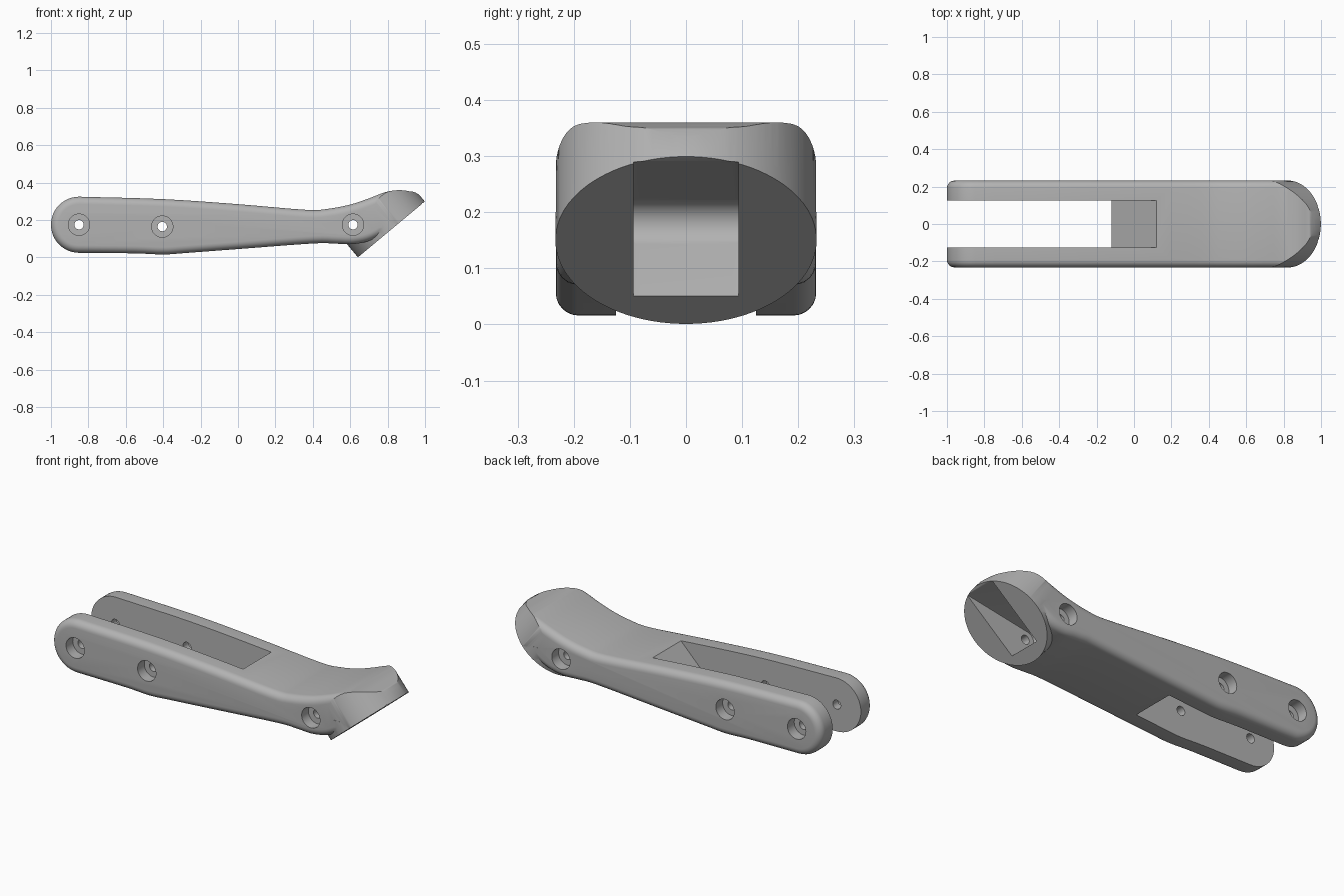
import bpy, bmesh, math
from mathutils import Vector, Matrix

cube = bpy.data.objects.get("Cube")
if cube:
    bpy.data.objects.remove(cube, do_unlink=True)

HALF = 0.232                                   # half width of the handle
CENTRE = Vector((0.82, 0, 0.15))               # middle of the slanted end face
U = Vector((0.36, 0, 0.30)).normalized()       # up the slanted face
W = Vector((-U.z, 0, U.x))                     # into the head
SLANT = Matrix((U, (0, 1, 0), W)).transposed().to_4x4()
SLANT.translation = CENTRE
SIDE = Matrix(((1, 0, 0, 0), (0, 0, -1, 0), (0, 1, 0, 0), (0, 0, 0, 1)))

grey = bpy.data.materials.new("plain grey")
grey.use_nodes = True
grey.diffuse_color = (0.45, 0.45, 0.45, 1)
grey.node_tree.nodes["Principled BSDF"].inputs["Base Color"].default_value = (0.45, 0.45, 0.45, 1)


def prism(name, outline, low, high, frame, bevel=0, cut_above=None, vertical=0):
    """Extrude an outline from low to high in a frame, with optional rounding."""
    bm = bmesh.new()
    base = bm.faces.new([bm.verts.new((a, b, low)) for a, b in outline])
    top = bmesh.ops.extrude_face_region(bm, geom=[base])["geom"]
    bmesh.ops.translate(bm, vec=(0, 0, high - low),
                        verts=[v for v in top if isinstance(v, bmesh.types.BMVert)])
    bmesh.ops.recalc_face_normals(bm, faces=bm.faces)
    if bevel:
        caps = [f for f in bm.faces if abs(f.normal.z) > 0.99]
        bmesh.ops.bevel(bm, geom=list({e for f in caps for e in f.edges}), offset=bevel,
                        segments=6, profile=0.5, affect='EDGES', clamp_overlap=False)
    if vertical:
        edges = [e for e in bm.edges if abs((e.verts[0].co - e.verts[1].co).normalized().z) < 0.99
                 and e.calc_length() > 0.1 and len(e.link_faces) == 2
                 and any(abs(f.normal.z) > 0.99 for f in e.link_faces)]
        bmesh.ops.bevel(bm, geom=edges, offset=vertical, segments=3, profile=0.5, affect='EDGES')
    bm.transform(frame)
    if cut_above is not None:
        cut = bmesh.ops.bisect_plane(bm, geom=bm.verts[:] + bm.edges[:] + bm.faces[:],
                                     plane_co=(0, 0, cut_above), plane_no=(0, 0, 1), clear_outer=True)
        bmesh.ops.holes_fill(bm, edges=[e for e in bm.edges if e.is_boundary])
    bmesh.ops.recalc_face_normals(bm, faces=bm.faces)
    mesh = bpy.data.meshes.new(name)
    bm.to_mesh(mesh)
    bm.free()
    mesh.materials.append(grey)
    obj = bpy.data.objects.new(name, mesh)
    bpy.context.collection.objects.link(obj)
    return obj


def combine(target, tool, operation):
    mod = target.modifiers.new("combine", 'BOOLEAN')
    mod.object, mod.operation, mod.solver = tool, operation, 'EXACT'
    bpy.context.view_layer.objects.active = target
    bpy.ops.object.modifier_apply(modifier=mod.name)
    bpy.data.objects.remove(tool, do_unlink=True)


def smooth(points, steps=4):
    """Catmull-Rom curve through the points."""
    pts = [Vector(p) for p in points]
    pts = [2 * pts[0] - pts[1]] + pts + [2 * pts[-1] - pts[-2]]
    out = []
    for a, b, c, d in zip(pts, pts[1:], pts[2:], pts[3:]):
        for i in range(steps):
            t = i / steps
            out.append(0.5 * (2 * b + (c - a) * t + (2 * a - 5 * b + 4 * c - d) * t * t
                              + (3 * b - a - 3 * c + d) * t ** 3))
    return [tuple(p) for p in out] + [tuple(pts[-2])]


def arc(x, z, radius, start, end, count):
    angles = [math.radians(start + (end - start) * i / count) for i in range(count + 1)]
    return [(x + radius * math.cos(a), z + radius * math.sin(a)) for a in angles]


# Handle body: side profile with rounded long edges
bottom = smooth([(-0.85, 0.025), (-0.55, 0.022), (-0.4, 0.016), (-0.28, 0.024), (0, 0.045),
                 (0.4, 0.075), (0.52, 0.074), (0.62, 0.072), (0.72, 0.096), (0.83, 0.16)])
upper = smooth([(1.1, 0.24), (0.965, 0.338), (0.92, 0.353), (0.86, 0.36), (0.79, 0.35), (0.7, 0.316),
                (0.6, 0.283), (0.48, 0.26), (0.36, 0.255), (0, 0.285), (-0.4, 0.312), (-0.85, 0.325)])
profile = bottom + [(1.1, 0.16)] + upper + arc(-0.85, 0.175, 0.15, 90, 270, 24)[1:-1]
handle = prism("handle", profile, -HALF, HALF, SIDE, bevel=0.04)

# Round off the head and slice its slanted face
stadium = [(-3, -0.233)] + arc(0, 0, 0.233, -90, 90, 48) + [(-3, 0.233)]
combine(handle, prism("head_limit", stadium, 0, 2.5, SLANT), 'INTERSECT')

# Round collar under the head
collar = prism("head_collar", arc(0, 0, 0.2328, 0, 360, 96)[:-1], 0, 0.4, SLANT, cut_above=0.2)
combine(handle, collar, 'UNION')

# Slot between the two legs, ending in a ramp
slope = [(-1.2, -0.1), (-0.24, -0.1), (-0.12, 0.035), (0.12, 0.276), (0.22, 0.376), (-1.2, 0.376)]
combine(handle, prism("slot", slope, -0.125, 0.125, SIDE), 'DIFFERENCE')

# Wedge pocket in the slanted face
pocket = ([(0.76, -0.02), (0.70, 0.052)] + arc(0.61, 0.178, 0.047, 230, 100, 10)
          + [(0.985, 0.29), (1.08, 0.31)])
combine(handle, prism("pocket", pocket, -0.094, 0.094, SIDE, vertical=0.012), 'DIFFERENCE')

# Counterbored bolt holes through both sides
for x, z in ((-0.85, 0.175), (-0.405, 0.165), (0.615, 0.175)):
    combine(handle, prism("bolt_hole", arc(x, z, 0.025, 0, 360, 24)[:-1], -0.4, 0.4, SIDE), 'DIFFERENCE')
    for side in (-1, 1):
        low, high = sorted((side * 0.172, side * 0.4))
        bore = prism("counterbore", arc(x, z, 0.057, 0, 360, 40)[:-1], low, high, SIDE)
        combine(handle, bore, 'DIFFERENCE')

bpy.ops.object.select_all(action='DESELECT')
handle.select_set(True)
bpy.context.view_layer.objects.active = handle
bpy.ops.object.shade_smooth_by_angle(angle=math.radians(30))
